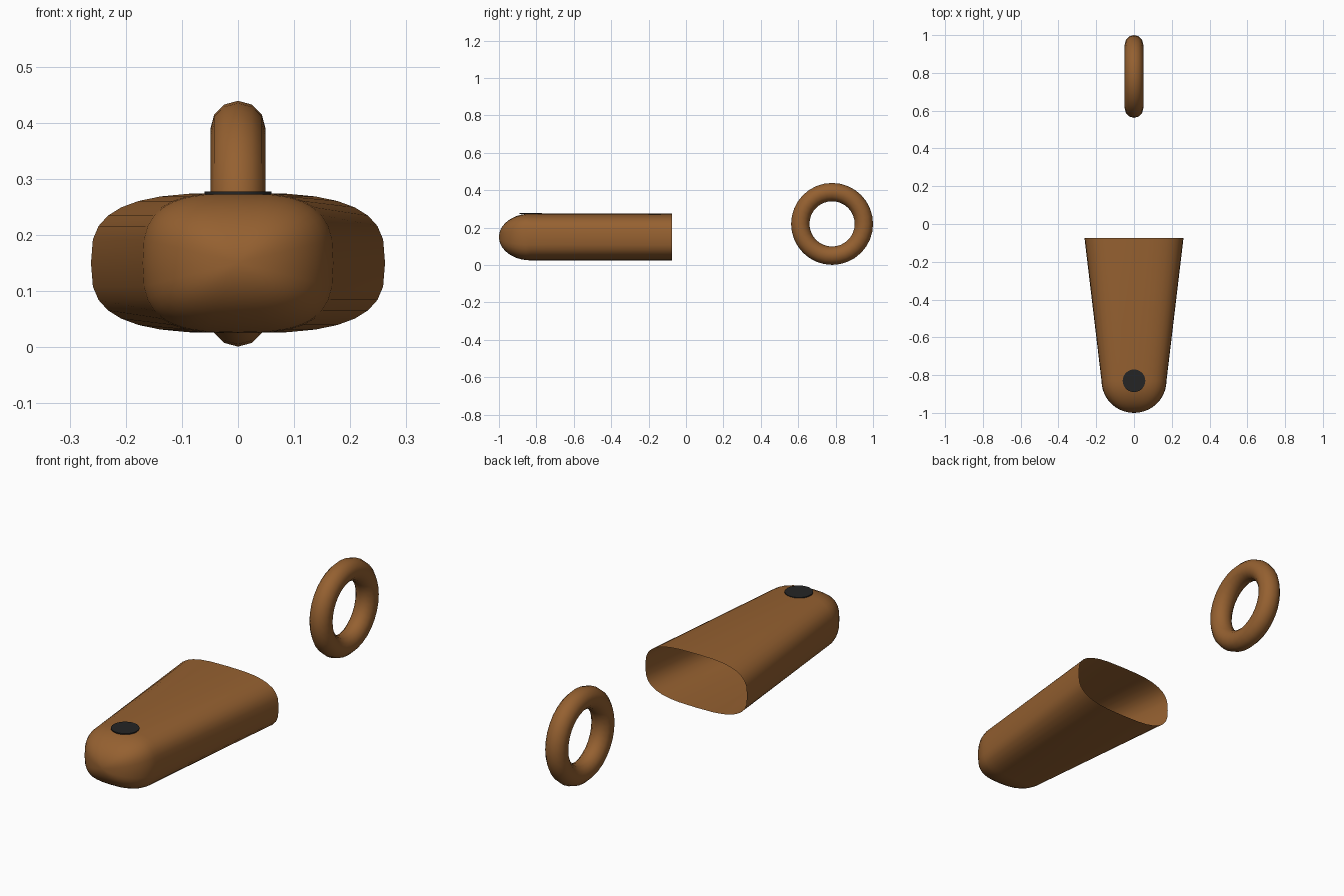
import bpy
import bmesh
from math import cos, sin, pi, copysign, radians

cube = bpy.data.objects.get("Cube")
if cube:
    bpy.data.objects.remove(cube, do_unlink=True)


def material(name, rgb):
    m = bpy.data.materials.new(name)
    m.use_nodes = True
    colour = (*rgb, 1)
    m.diffuse_color = colour
    m.node_tree.nodes["Principled BSDF"].inputs["Base Color"].default_value = colour
    return m


brown = material("brown leather", (0.30, 0.118, 0.03))
dark = material("dark metal", (0.018, 0.018, 0.018))


def finish(obj, name, mat):
    obj.name = name
    obj.data.materials.append(mat)
    bpy.ops.object.select_all(action="DESELECT")
    obj.select_set(True)
    bpy.context.view_layer.objects.active = obj
    bpy.ops.object.shade_smooth_by_angle(angle=radians(40))


# Tapered sleeve: rounded-box sections, open at the back, domed at the front
SIDES, MID_Z, HALF_H = 32, 0.15, 0.125
BACK_Y, DOME_Y, BACK_W, DOME_W = -0.075, -0.83, 0.262, 0.172


def section(bm, y, half_w, half_h):
    def bulge(v):
        return copysign(abs(v) ** (2 / 3), v)
    angles = [2 * pi * i / SIDES for i in range(SIDES)]
    return [bm.verts.new((half_w * bulge(cos(a)), y, MID_Z + half_h * bulge(sin(a))))
            for a in angles]


bm = bmesh.new()
rings = [section(bm, BACK_Y, BACK_W, HALF_H)]
STEPS = 10
for k in range(STEPS):
    a = pi / 2 * k / STEPS
    rings.append(section(bm, DOME_Y - 0.17 * sin(a), DOME_W * cos(a), HALF_H * cos(a)))
for r0, r1 in zip(rings, rings[1:]):
    for i in range(SIDES):
        j = (i + 1) % SIDES
        bm.faces.new((r0[i], r0[j], r1[j], r1[i]))
tip = bm.verts.new((0, DOME_Y - 0.17, MID_Z))
for i in range(SIDES):
    bm.faces.new((rings[-1][i], rings[-1][(i + 1) % SIDES], tip))
bmesh.ops.recalc_face_normals(bm, faces=bm.faces)
# Make sure the shell faces outward
bm.normal_update()
if max(bm.faces, key=lambda f: f.calc_center_median().z).normal.z < 0:
    bmesh.ops.reverse_faces(bm, faces=bm.faces)
mesh = bpy.data.meshes.new("sleeve")
bm.to_mesh(mesh)
bm.free()
sleeve = bpy.data.objects.new("sleeve", mesh)
bpy.context.collection.objects.link(sleeve)
finish(sleeve, "sleeve", brown)

# Snap button lying on the sleeve near the domed end
bpy.ops.mesh.primitive_cylinder_add(vertices=24, radius=0.06, depth=0.005,
                                    location=(0, DOME_Y, 0.275))
finish(bpy.context.object, "snap_button", dark)

# Upright ring behind the sleeve
bpy.ops.mesh.primitive_torus_add(major_radius=0.17, minor_radius=0.049,
                                 major_segments=32, minor_segments=12,
                                 location=(0, 0.781, 0.22), rotation=(0, pi / 2, 0))
finish(bpy.context.object, "ring", brown)
